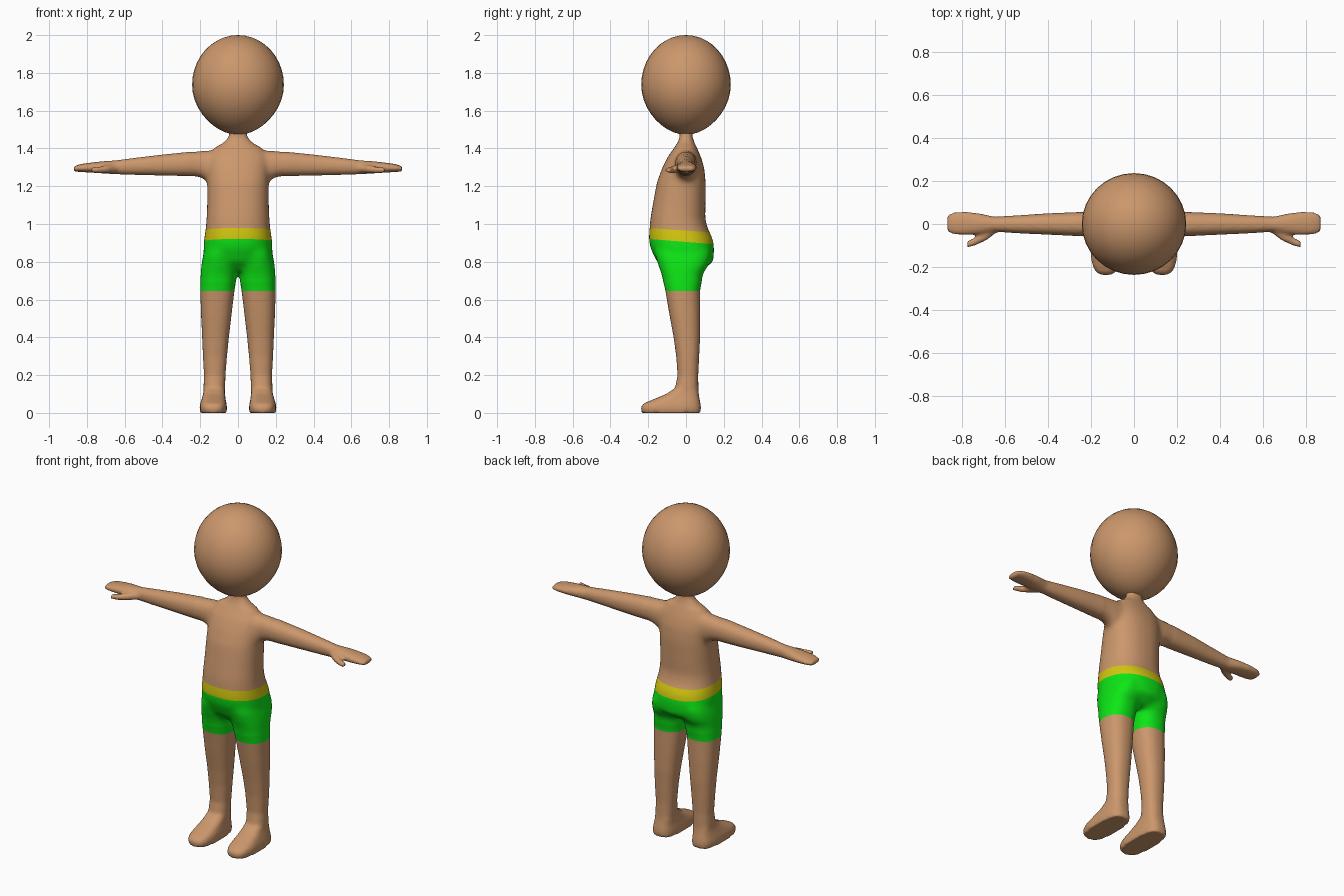
import bpy, bmesh, math
from mathutils import Vector

if "Cube" in bpy.data.objects:
    bpy.data.objects.remove(bpy.data.objects["Cube"])


def material(name, rgb):
    m = bpy.data.materials.new(name)
    m.diffuse_color = (*rgb, 1)
    m.use_nodes = True
    m.node_tree.nodes["Principled BSDF"].inputs["Base Color"].default_value = m.diffuse_color
    return m


skin = material("skin", (0.60, 0.31, 0.15))
green = material("shorts green", (0.004, 0.80, 0.008))
yellow = material("waistband yellow", (0.66, 0.58, 0.005))


def sgn_pow(v, p):
    return math.copysign(abs(v) ** p, v)


def loft(bm, rings, place, power=2.3, sides=28):
    """Closed tube through superellipse rings (position, a_min, a_max, b_min, b_max)."""
    loops = []
    for t, a0, a1, b0, b1 in rings:
        loop = []
        for i in range(sides):
            ang = 2 * math.pi * i / sides
            a = (a0 + a1) / 2 + (a1 - a0) / 2 * sgn_pow(math.cos(ang), 2 / power)
            b = (b0 + b1) / 2 + (b1 - b0) / 2 * sgn_pow(math.sin(ang), 2 / power)
            loop.append(bm.verts.new(place(t, a, b)))
        loops.append(loop)
    faces = [bm.faces.new(loops[0]), bm.faces.new(loops[-1])]
    for lo, hi in zip(loops, loops[1:]):
        for i in range(sides):
            j = (i + 1) % sides
            faces.append(bm.faces.new((lo[i], lo[j], hi[j], hi[i])))
    bmesh.ops.recalc_face_normals(bm, faces=faces)


# Cross-sections of the trunk: height, half width, front y, back y
trunk = [(0.75, .10, -.10, .08), (0.80, .17, -.155, .145), (0.87, .184, -.188, .150),
         (0.92, .180, -.198, .143), (0.98, .171, -.193, .114), (1.03, .167, -.189, .102),
         (1.10, .164, -.177, .104), (1.22, .163, -.155, .105), (1.30, .165, -.125, .097),
         (1.36, .16, -.095, .078), (1.40, .13, -.065, .06), (1.43, .078, -.045, .045),
         (1.46, .050, -.034, .035), (1.52, .042, -.034, .034)]
# Leg and foot: height, inner x, outer x, front y, back y
leg = [(0.05, .072, .182, -.10, .068), (0.13, .068, .183, -.058, .066),
       (0.20, .066, .18, -.045, .065), (0.30, .058, .186, -.052, .07),
       (0.40, .048, .19, -.066, .075), (0.52, .034, .196, -.088, .076),
       (0.65, .018, .20, -.11, .075), (0.74, .004, .198, -.132, .092),
       (0.78, -.004, .195, -.147, .12), (0.84, .0, .184, -.165, .135),
       (0.88, .02, .165, -.16, .12)]
foot = [(0.0, .06, .20, -.235, .078), (0.03, .058, .204, -.24, .08),
        (0.05, .061, .20, -.225, .077), (0.075, .066, .192, -.165, .072),
        (0.10, .068, .185, -.105, .068), (0.13, .072, .18, -.06, .064)]
# Arm and thumb: distance out, front y, back y, bottom z, top z
arm = [(0.08, -.06, .06, 1.26, 1.385), (0.165, -.06, .06, 1.225, 1.39),
       (0.20, -.058, .058, 1.248, 1.387), (0.25, -.057, .056, 1.253, 1.383),
       (0.40, -.05, .05, 1.256, 1.368), (0.55, -.043, .04, 1.26, 1.35),
       (0.65, -.036, .034, 1.263, 1.337), (0.72, -.048, .05, 1.268, 1.332),
       (0.78, -.052, .057, 1.272, 1.325), (0.83, -.05, .056, 1.275, 1.318),
       (0.86, -.042, .048, 1.277, 1.309), (0.871, -.034, .038, 1.28, 1.304)]
thumb = [(0.64, -.04, .0, 1.275, 1.315), (0.69, -.078, -.03, 1.27, 1.312),
         (0.74, -.10, -.062, 1.268, 1.303), (0.778, -.112, -.08, 1.271, 1.299)]

bm = bmesh.new()
loft(bm, [(z, -w, w, f, b) for z, w, f, b in trunk], lambda t, a, b: (a, b, t))
for s in (-1, 1):
    upright = lambda t, a, b: (s * a, b, t)
    outward = lambda t, a, b: (s * t, a, b)
    loft(bm, leg, upright)
    loft(bm, foot, upright, 2.9)
    loft(bm, arm, outward, 2.2)
    loft(bm, thumb, outward, 2.2)
mesh = bpy.data.meshes.new("body")
bm.to_mesh(mesh)
bm.free()
body = bpy.data.objects.new("body", mesh)
bpy.context.collection.objects.link(body)

# Fuse the limbs and trunk into one soft skin
remesh = body.modifiers.new("fuse", 'REMESH')
remesh.mode = 'VOXEL'
remesh.voxel_size = 0.009
soften = body.modifiers.new("soften", 'SMOOTH')
soften.factor = 0.5
soften.iterations = 6
bpy.context.view_layer.objects.active = body
body.select_set(True)
for name in ("fuse", "soften"):
    bpy.ops.object.modifier_apply(modifier=name)
body.data.materials.clear()
for m in (skin, green, yellow):
    body.data.materials.append(m)

bm = bmesh.new()
bm.from_mesh(body.data)
# Blend hips, belly and chest more strongly than the limbs
soft = [v for v in bm.verts if 0.70 < v.co.z < 1.40 and abs(v.co.x) < 0.25]
for _ in range(16):
    bmesh.ops.smooth_vert(bm, verts=soft, factor=0.5,
                          use_axis_x=True, use_axis_y=True, use_axis_z=True)

# Cut the hem and the tilted waistband edges, then colour the bands between
hem = (0.645, 0.0)
band_low = (0.905, -0.08)
band_top = (0.965, -0.07)
for height, tilt in (hem, band_low, band_top):
    bmesh.ops.bisect_plane(bm, geom=bm.verts[:] + bm.edges[:] + bm.faces[:], dist=1e-5,
                           plane_co=(0, 0, height), plane_no=Vector((0, -tilt, 1)).normalized())


def above(p, edge):
    return p.z > edge[0] + edge[1] * p.y


for f in bm.faces:
    c = f.calc_center_median()
    f.smooth = True
    f.material_index = 0
    if above(c, hem) and not above(c, band_top):
        f.material_index = 2 if above(c, band_low) else 1
bm.to_mesh(body.data)
bm.free()

# Egg-shaped head, narrowing towards the chin
bm = bmesh.new()
bmesh.ops.create_uvsphere(bm, u_segments=32, v_segments=20, radius=1)
for v in bm.verts:
    taper = 1 - 0.10 * max(0, -v.co.z) ** 2
    v.co = (v.co.x * 0.243 * taper, v.co.y * 0.237 * taper, 1.7365 + v.co.z * 0.2635)
for f in bm.faces:
    f.smooth = True
mesh = bpy.data.meshes.new("head")
bm.to_mesh(mesh)
bm.free()
mesh.materials.append(skin)
head = bpy.data.objects.new("head", mesh)
bpy.context.collection.objects.link(head)
